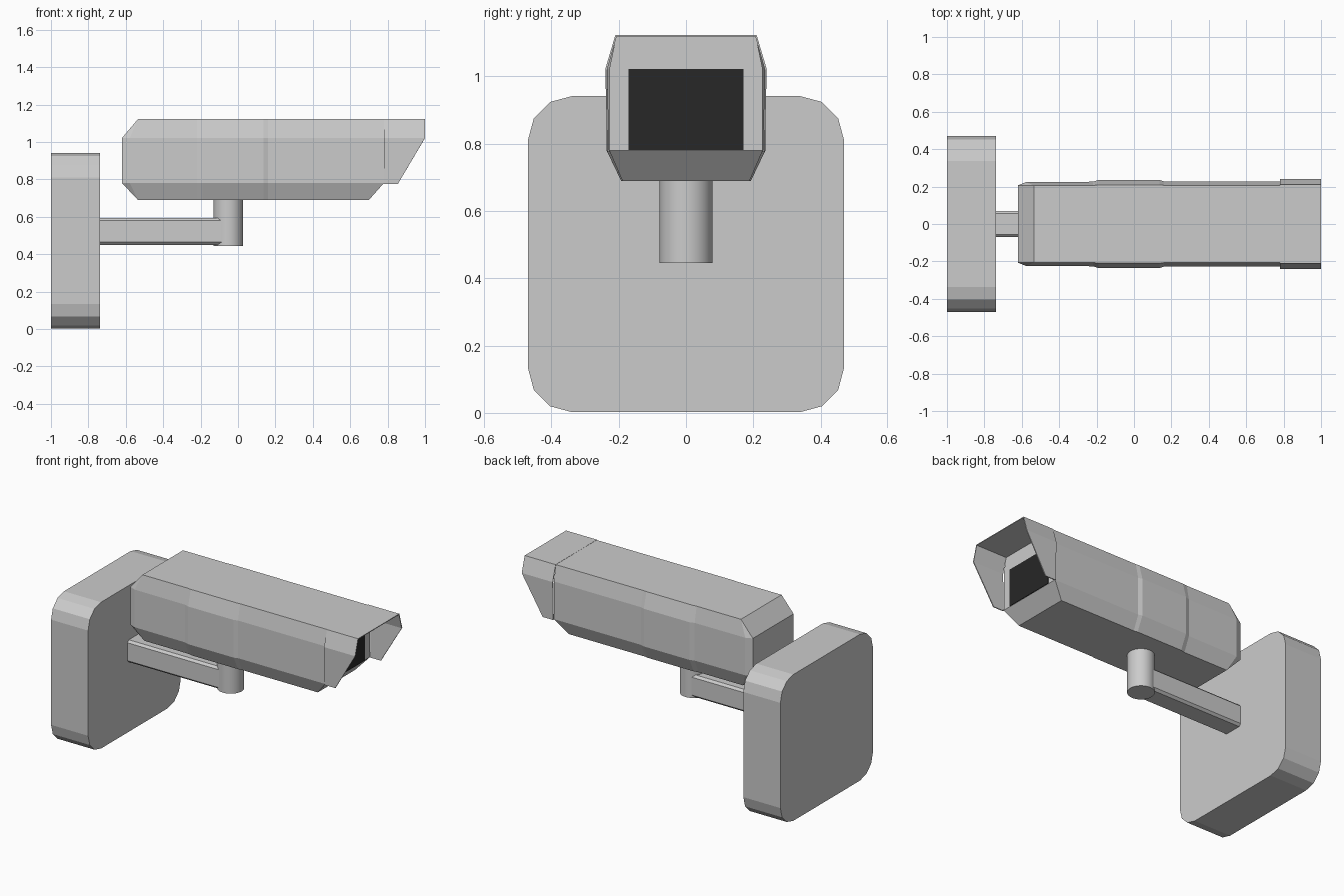
import bpy, bmesh

if "Cube" in bpy.data.objects:
    bpy.data.objects.remove(bpy.data.objects["Cube"])


def finish(name, bm):
    bmesh.ops.remove_doubles(bm, verts=bm.verts, dist=1e-4)
    bmesh.ops.recalc_face_normals(bm, faces=bm.faces)
    me = bpy.data.meshes.new(name)
    bm.to_mesh(me)
    bm.free()
    ob = bpy.data.objects.new(name, me)
    bpy.context.collection.objects.link(ob)
    return ob


def box(name, x, y, z, bevel=0, segs=1):
    """Box from ranges; the edges running along x can be bevelled."""
    bm = bmesh.new()
    bmesh.ops.create_cube(bm, size=1)
    for v in bm.verts:
        for i, (a, b) in enumerate((x, y, z)):
            v.co[i] = a if v.co[i] < 0 else b
    if bevel:
        edges = [e for e in bm.edges if abs(e.verts[0].co.x - e.verts[1].co.x) > 1e-3]
        bmesh.ops.bevel(bm, geom=edges, offset=bevel, segments=segs,
                        profile=0.5, affect='EDGES')
    return finish(name, bm)


# Wall plate and arm
box("wall_plate", (-1, -0.737), (-0.47, 0.47), (0.002, 0.942), 0.132, 3)
box("support_arm", (-0.75, -0.05), (-0.07, 0.07), (0.45, 0.593), 0.014)

# Upright post
bpy.ops.mesh.primitive_cylinder_add(vertices=32, radius=0.079, depth=0.27,
                                    location=(-0.052, 0, 0.58))
bpy.context.object.name = "post"
bpy.ops.object.shade_smooth_by_angle()

# Camera body: rings lofted along x, each (bottom x, y, z), (middle x, y), (top x, y, z)
stations = [
    ((-0.62, 0.207, 0.78), (-0.62, 0.207), (-0.62, 0.207, 1.022)),
    ((-0.535, 0.186, 0.69), (-0.578, 0.224), (-0.535, 0.206, 1.122)),
    ((-0.22, 0.186, 0.69), (-0.22, 0.226), (-0.22, 0.206, 1.122)),
    ((-0.19, 0.193, 0.69), (-0.19, 0.236), (-0.19, 0.209, 1.122)),
    ((0.135, 0.193, 0.69), (0.135, 0.236), (0.135, 0.209, 1.122)),
    ((0.16, 0.189, 0.69), (0.16, 0.228), (0.16, 0.207, 1.122)),
    ((0.70, 0.189, 0.69), (0.78, 0.228), (0.78, 0.207, 1.122)),
]
bm = bmesh.new()
rings = []
for b, (xm, ym), t in stations:
    half = [b, (xm, ym, 0.78), (xm, ym, 1.022), t]
    pts = half + [(x, -y, z) for x, y, z in reversed(half)]
    rings.append([bm.verts.new(p) for p in pts])
for r, s in zip(rings, rings[1:]):
    for i in range(8):
        j = (i + 1) % 8
        bm.faces.new((r[i], r[j], s[j], s[i]))
r, s = rings[0], rings[-1]
bm.faces.new((r[1], r[2], r[5], r[6]))      # back
bm.faces.new((s[0], s[1], s[6], s[7]))      # slanted chin
bm.faces.new(s[1:7])                        # front
# the merged back corners leave collapsed faces, cleaned here
bmesh.ops.remove_doubles(bm, verts=bm.verts, dist=1e-4)
bmesh.ops.dissolve_degenerate(bm, edges=bm.edges, dist=1e-4)
finish("camera_body", bm)

# Visor: thin hood open at the front and below
side = [((0.78, 0.234, 0.776), (0.855, 0.234, 0.776)),
        ((0.78, 0.24, 1.022), (1.0, 0.24, 1.022)),
        ((0.78, 0.21, 1.123), (1.0, 0.21, 1.123))]
profile = side + [tuple((x, -y, z) for x, y, z in p) for p in reversed(side)]
bm = bmesh.new()
rows = [[bm.verts.new(p) for p in pair] for pair in profile]
for a, b in zip(rows, rows[1:]):
    bm.faces.new((a[0], a[1], b[1], b[0]))
visor = finish("visor", bm)
if visor.data.polygons[2].normal.z < 0:
    visor.data.flip_normals()
solid = visor.modifiers.new("thickness", 'SOLIDIFY')
solid.thickness = 0.006
solid.offset = -1

# Dark lens window
window = box("lens_window", (0.775, 0.784), (-0.171, 0.171), (0.781, 1.022))
mat = bpy.data.materials.new("dark_glass")
mat.diffuse_color = (0.02, 0.02, 0.02, 1)
mat.use_nodes = True
mat.node_tree.nodes["Principled BSDF"].inputs["Base Color"].default_value = mat.diffuse_color
window.data.materials.append(mat)
